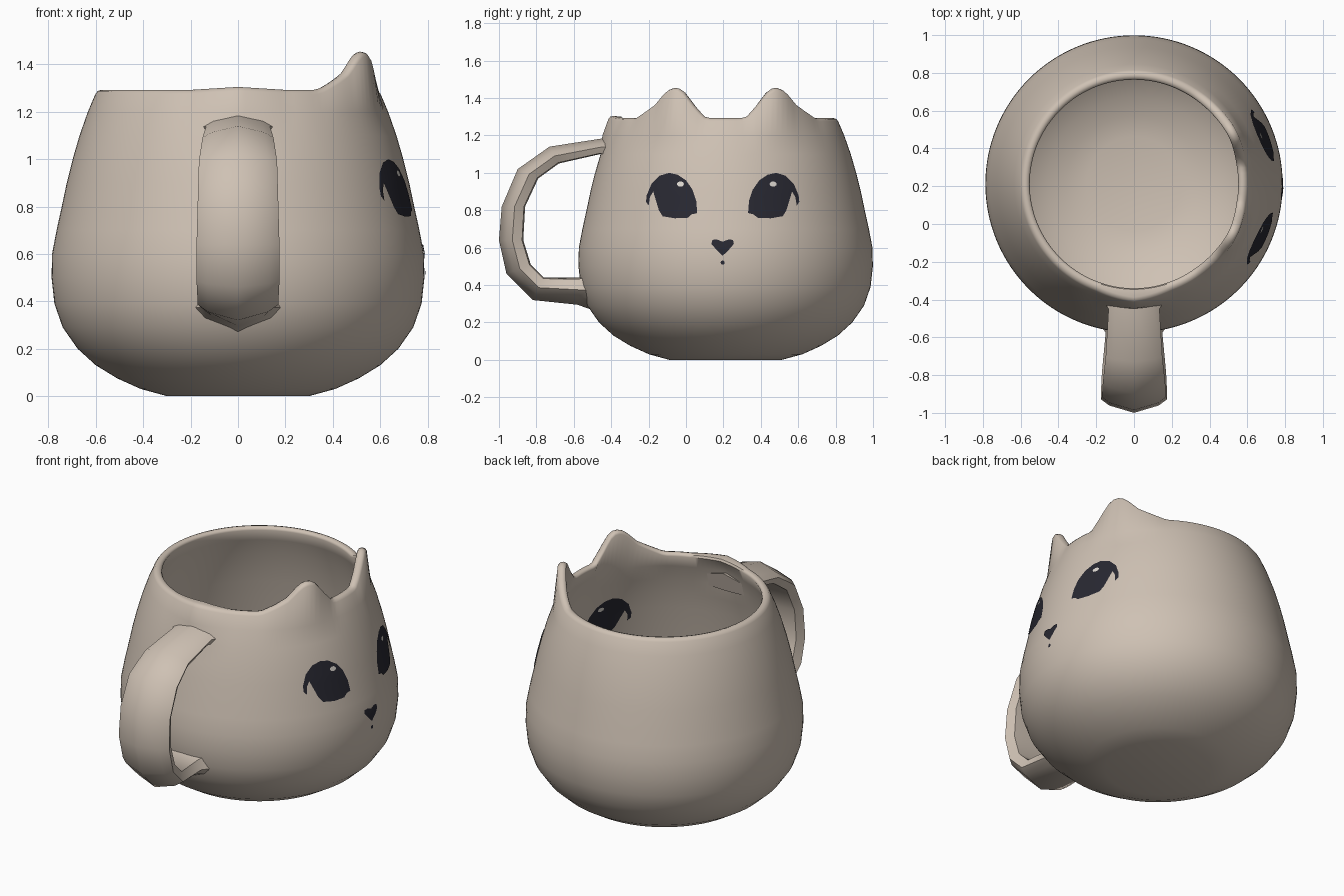
import bpy, bmesh, math
from mathutils import Vector

if "Cube" in bpy.data.objects:
    bpy.data.objects.remove(bpy.data.objects["Cube"])

CY = 0.212      # cup axis
FACE_Y = 0.196  # middle of the painted face
WALL = 0.05

def material(name, rgb):
    m = bpy.data.materials.new(name)
    m.diffuse_color = (*rgb, 1)
    m.use_nodes = True
    m.node_tree.nodes["Principled BSDF"].inputs["Base Color"].default_value = m.diffuse_color
    return m

CLAY = material("beige clay", (0.62, 0.535, 0.455))
DARK = material("dark glaze", (0.021, 0.021, 0.031))
LIGHT = material("light glint", (0.72, 0.68, 0.63))

def finish(bm, name, mat, angle=50):
    me = bpy.data.meshes.new(name)
    bm.to_mesh(me)
    bm.free()
    ob = bpy.data.objects.new(name, me)
    bpy.context.collection.objects.link(ob)
    me.materials.append(mat)
    bpy.ops.object.select_all(action='DESELECT')
    ob.select_set(True)
    bpy.context.view_layer.objects.active = ob
    bpy.ops.object.shade_smooth_by_angle(angle=math.radians(angle))
    return ob

def lerp(table, v):
    if v <= table[0][0]:
        return table[0][1]
    for (a, p), (b, q) in zip(table, table[1:]):
        if v <= b:
            return p + (q - p) * (v - a) / (b - a)
    return table[-1][1]

# Cup wall: height, outer radius
OUTER = [(0, .30), (.03, .41), (.075, .51), (.13, .60), (.20, .677), (.29, .74),
         (.39, .775), (.50, .787), (.60, .785), (.70, .766), (.80, .744), (.90, .723),
         (1.0, .698), (1.1, .669), (1.2, .634), (1.275, .602)]
# Ear height by sideways distance from the face middle
EAR = [(.11, 0), (.17, .065), (.225, .137), (.25, .157), (.275, .163), (.30, .157),
       (.325, .14), (.38, .075), (.43, .04), (.49, 0)]

def cup():
    prof = [(0, .004)] + [(r, z) for z, r in OUTER]
    prof += [(.592, 1.288), (.575, 1.293), (.558, 1.288)]
    prof += [(r - WALL, z + WALL * (1 - min(z / .5, 1))) for z, r in reversed(OUTER)]
    prof += [(0, .05)]
    n = 128
    bm = bmesh.new()
    rings = []
    for r, z in prof:
        ring = []
        for i in range(n):
            a = 2 * math.pi * i / n
            c, s = math.cos(a), math.sin(a)
            up = lerp(EAR, abs(.6 * s)) if c > 0 else 0
            lip = max(0, 1 - abs(.6 * c) / .2) if s < 0 else 0
            k = 1 if z > 1.25 else 0
            rr = r + (.025 * lip if z > 1.15 and r > .57 else 0) + k * up * .05
            ring.append(bm.verts.new((rr * c, CY + rr * s, z + k * (up + .012 * lip))))
        rings.append(ring)
    for p, q in zip(rings, rings[1:]):
        for i in range(n):
            j = (i + 1) % n
            bm.faces.new((p[i], p[j], q[j], q[i]))
    bmesh.ops.remove_doubles(bm, verts=bm.verts, dist=1e-5)
    bmesh.ops.recalc_face_normals(bm, faces=bm.faces)
    finish(bm, "cup", CLAY)

def handle():
    # outer y, z, inner y, z, half width
    path = [(-.37, 1.20, -.40, 1.08, .17), (-.44, 1.185, -.46, 1.10, .135),
            (-.73, 1.14, -.68, 1.05, .15), (-.90, 1.02, -.79, .97, .165),
            (-.985, .82, -.86, .82, .17), (-1.0, .64, -.87, .64, .175),
            (-.96, .46, -.83, .51, .175), (-.82, .32, -.76, .44, .17),
            (-.58, .295, -.57, .44, .15), (-.51, .27, -.51, .46, .20)]
    section = [(0, 1), (.75, .70), (1, .45), (.85, .05), (0, 0),
               (-.85, .05), (-1, .45), (-.75, .70)]
    bm = bmesh.new()
    rings = []
    for oy, oz, iy, iz, w in path:
        o, i = Vector((0, oy, oz)), Vector((0, iy, iz))
        rings.append([bm.verts.new(i.lerp(o, t) + Vector((u * w, 0, 0))) for u, t in section])
    m = len(section)
    for p, q in zip(rings, rings[1:]):
        for k in range(m):
            bm.faces.new((p[k], p[(k + 1) % m], q[(k + 1) % m], q[k]))
    bm.faces.new(rings[0])
    bm.faces.new(rings[-1])
    bmesh.ops.recalc_face_normals(bm, faces=bm.faces)
    finish(bm, "handle", CLAY)

def painted(name, outline, mat, lift=.004, inside=False):
    """Flat y,z outline diced into strips and wrapped onto the cup wall."""
    bm = bmesh.new()
    bm.faces.new([bm.verts.new((0, y, z)) for y, z in outline])
    bmesh.ops.triangulate(bm, faces=bm.faces[:])
    for axis, lo, hi in ((1, -.24, .64), (2, .5, 1.02)):
        for k in range(int((hi - lo) / .025) + 1):
            co, no = Vector(), Vector()
            co[axis], no[axis] = lo + k * .025, 1
            bmesh.ops.bisect_plane(bm, geom=bm.verts[:] + bm.edges[:] + bm.faces[:],
                                   plane_co=co, plane_no=no)
    for v in bm.verts:
        r = lerp(OUTER, v.co.z) + (-WALL - lift if inside else lift)
        v.co.x = math.sqrt(r * r - (v.co.y - CY) ** 2)
    bm.normal_update()
    flip = [f for f in bm.faces if (f.normal.x < 0) != inside]
    bmesh.ops.reverse_faces(bm, faces=flip)
    finish(bm, name, mat)

def oval(y, z, a, b, n=12):
    return [(y + a * math.cos(2 * math.pi * i / n), z + b * math.sin(2 * math.pi * i / n))
            for i in range(n)]

cup()
handle()

# Eye outline with the pale crescent notch on its outer side
EYE = [(.06, .785), (.055, .85), (.035, .91), (0, .96), (-.045, .99), (-.09, 1.0),
       (-.14, .985), (-.185, .94), (-.21, .88), (-.214, .845), (-.20, .825),
       (-.193, .87), (-.175, .90), (-.158, .89), (-.15, .85), (-.145, .80), (-.125, .768),
       (-.06, .757), (.01, .76), (.03, .778)]
NOSE = [(0, .557), (.03, .585), (.06, .62), (.055, .642), (.03, .643), (0, .632),
        (-.03, .643), (-.055, .642), (-.06, .62), (-.03, .585)]

for side, inside in (("outer", False), ("inner", True)):
    painted(side + "_left_eye", EYE, DARK, inside=inside)
    painted(side + "_right_eye", [(2 * FACE_Y - y, z) for y, z in EYE], DARK, inside=inside)
    painted(side + "_nose", [(FACE_Y + y, z) for y, z in NOSE], DARK, inside=inside)
    painted(side + "_mouth", oval(FACE_Y, .52, .011, .011), DARK, inside=inside)
    for n, y in (("left", -.03), ("right", .466)):
        painted(f"{side}_{n}_glint", oval(y, .94, .019, .014), LIGHT, .007, inside)
